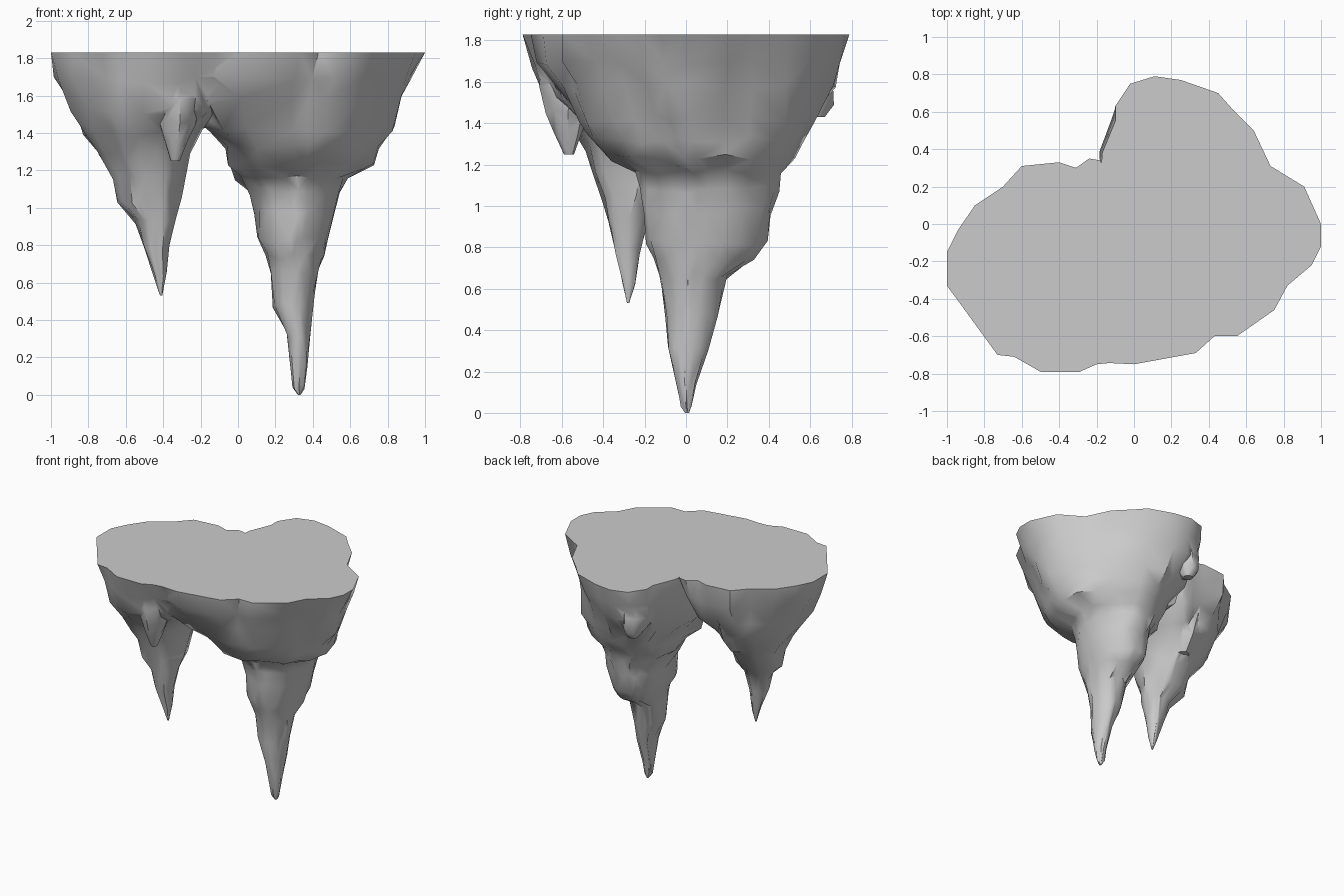
import bpy, bmesh, math, random

if "Cube" in bpy.data.objects:
    bpy.data.objects.remove(bpy.data.objects["Cube"])

random.seed(7)
TOP = 1.83

# Plan outlines of the two rock masses where they meet the ceiling
BIG_PLAN = [(1, 0), (.91, .2), (.73, .31), (.64, .5), (.53, .61), (.45, .7), (.25, .77), (.11, .79),
            (-.02, .75), (-.1, .63), (-.1, .55), (-.17, .38), (-.19, .1), (-.25, -.3),
            (-.2, -.74), (0, -.75), (.33, -.69), (.43, -.6), (.55, -.6), (.75, -.46),
            (.82, -.33), (.95, -.22), (1, -.12)]
SMALL_PLAN = [(.1, -.2), (-.1, .15), (-.18, .34), (-.24, .35), (-.31, .3), (-.4, .33),
              (-.6, .31), (-.7, .2), (-.85, .1), (-.94, -.03), (-1, -.15), (-1, -.33),
              (-.89, -.48), (-.73, -.7), (-.64, -.71), (-.5, -.79), (-.29, -.79),
              (-.2, -.75), (0, -.73)]
ROUND_PLAN = [(math.cos(i * math.tau / 9), math.sin(i * math.tau / 9)) for i in range(9)]


def loft(name, plan, rings):
    """Stack rings (z, x0, x1, y0, y1), easing the plan outline into an oval further down."""
    xs, ys = [p[0] for p in plan], [p[1] for p in plan]
    cx, cy = (max(xs) + min(xs)) / 2, (max(ys) + min(ys)) / 2
    hx, hy = (max(xs) - min(xs)) / 2, (max(ys) - min(ys)) / 2
    bm = bmesh.new()
    loops = []
    for k, (z, x0, x1, y0, y1) in enumerate(rings):
        w = min(1, max(0, (TOP - z) / .7)) ** 1.4
        loop = []
        for px, py in plan:
            u, v = (px - cx) / hx, (py - cy) / hy
            a = math.atan2(v, u)
            j = 1 + (random.uniform(-.04, .05) if k > 1 else 0)
            u = (u * (1 - w) + math.cos(a) * w) * j
            v = (v * (1 - w) + math.sin(a) * w) * j
            dz = random.uniform(-.02, .02) if 1 < k < len(rings) - 1 else 0
            loop.append(bm.verts.new(((x0 + x1) / 2 + u * (x1 - x0) / 2,
                                      (y0 + y1) / 2 + v * (y1 - y0) / 2, z + dz)))
        loops.append(loop)
    n = len(plan)
    for a, b in zip(loops, loops[1:]):
        for i in range(n):
            bm.faces.new((a[i], b[i], b[(i + 1) % n], a[(i + 1) % n]))
    bm.faces.new(loops[0])
    bm.faces.new(loops[-1])
    bmesh.ops.triangulate(bm, faces=bm.faces[:])
    bmesh.ops.recalc_face_normals(bm, faces=bm.faces[:])
    me = bpy.data.meshes.new(name)
    bm.to_mesh(me)
    bm.free()
    ob = bpy.data.objects.new(name, me)
    bpy.context.collection.objects.link(ob)
    return ob


# Large stalactite (runs above the ceiling plane, trimmed later)
big = loft("stalactite_cluster", BIG_PLAN, [
    (1.90, -.25, 1, -.75, .79), (1.83, -.25, 1, -.75, .79),
    (1.70, -.24, .93, -.72, .77), (1.58, -.22, .87, -.66, .71),
    (1.42, -.18, .82, -.56, .63), (1.32, -.09, .76, -.47, .56),
    (1.23, -.06, .71, -.38, .52), (1.16, -.02, .58, -.25, .47),
    (1.08, .05, .54, -.21, .44), (.97, .09, .52, -.205, .42),
    (.83, .10, .48, -.20, .39), (.74, .15, .46, -.15, .33),
    (.66, .17, .43, -.125, .20), (.48, .19, .40, -.10, .155),
    (.32, .26, .385, -.085, .11), (.15, .28, .37, -.045, .05),
    (.05, .29, .355, -.025, .03), (0, .32, .335, -.005, .015)])

# Small stalactite
small = loft("small_stalactite", SMALL_PLAN, [
    (1.92, -1, .1, -.79, .35), (1.83, -1, .1, -.79, .35),
    (1.68, -.96, .05, -.75, .32), (1.52, -.88, -.06, -.68, .26),
    (1.40, -.82, -.19, -.57, .18), (1.28, -.75, -.26, -.49, .09),
    (1.17, -.67, -.28, -.45, -.01), (1.04, -.645, -.30, -.40, -.09),
    (.93, -.55, -.33, -.375, -.18), (.79, -.51, -.365, -.345, -.22),
    (.64, -.45, -.38, -.31, -.245), (.53, -.417, -.405, -.285, -.275)])

# Little hanging nubs: front, back of the small mass, back of the large mass
nubs = [
    loft("front_nub", ROUND_PLAN, [
        (1.68, -.52, -.18, -.70, -.40), (1.58, -.46, -.2, -.71, -.42), (1.46, -.42, -.23, -.68, -.46),
        (1.35, -.39, -.27, -.64, -.50), (1.25, -.36, -.31, -.59, -.54)]),
    loft("rear_small_nub", ROUND_PLAN, [
        (1.6, -.60, -.32, -.12, .16), (1.5, -.6, -.32, -.12, .22), (1.35, -.55, -.35, -.10, .16),
        (1.22, -.50, -.40, -.05, .07)]),
    loft("rear_large_nub", ROUND_PLAN, [
        (1.68, -.10, .16, .42, .70), (1.6, -.1, .14, .42, .71), (1.5, -.07, .10, .48, .71),
        (1.43, -.02, .05, .60, .67)])]

# Fuse everything into one rock
bpy.context.view_layer.objects.active = big
for part in [small] + nubs:
    mod = big.modifiers.new("fuse", "BOOLEAN")
    mod.operation, mod.solver, mod.object = "UNION", "EXACT", part
    bpy.ops.object.modifier_apply(modifier=mod.name)
    bpy.data.objects.remove(part)

# Trim the flat ceiling face
bm = bmesh.new()
bm.from_mesh(big.data)
geom = bm.verts[:] + bm.edges[:] + bm.faces[:]
bmesh.ops.bisect_plane(bm, geom=geom, plane_co=(0, 0, TOP), plane_no=(0, 0, 1),
                       clear_outer=True, dist=1e-4)
bmesh.ops.holes_fill(bm, edges=[e for e in bm.edges if e.is_boundary], sides=0)
bmesh.ops.recalc_face_normals(bm, faces=bm.faces[:])
bm.to_mesh(big.data)
bm.free()

big.select_set(True)
bpy.ops.object.shade_smooth_by_angle(angle=math.radians(45))
